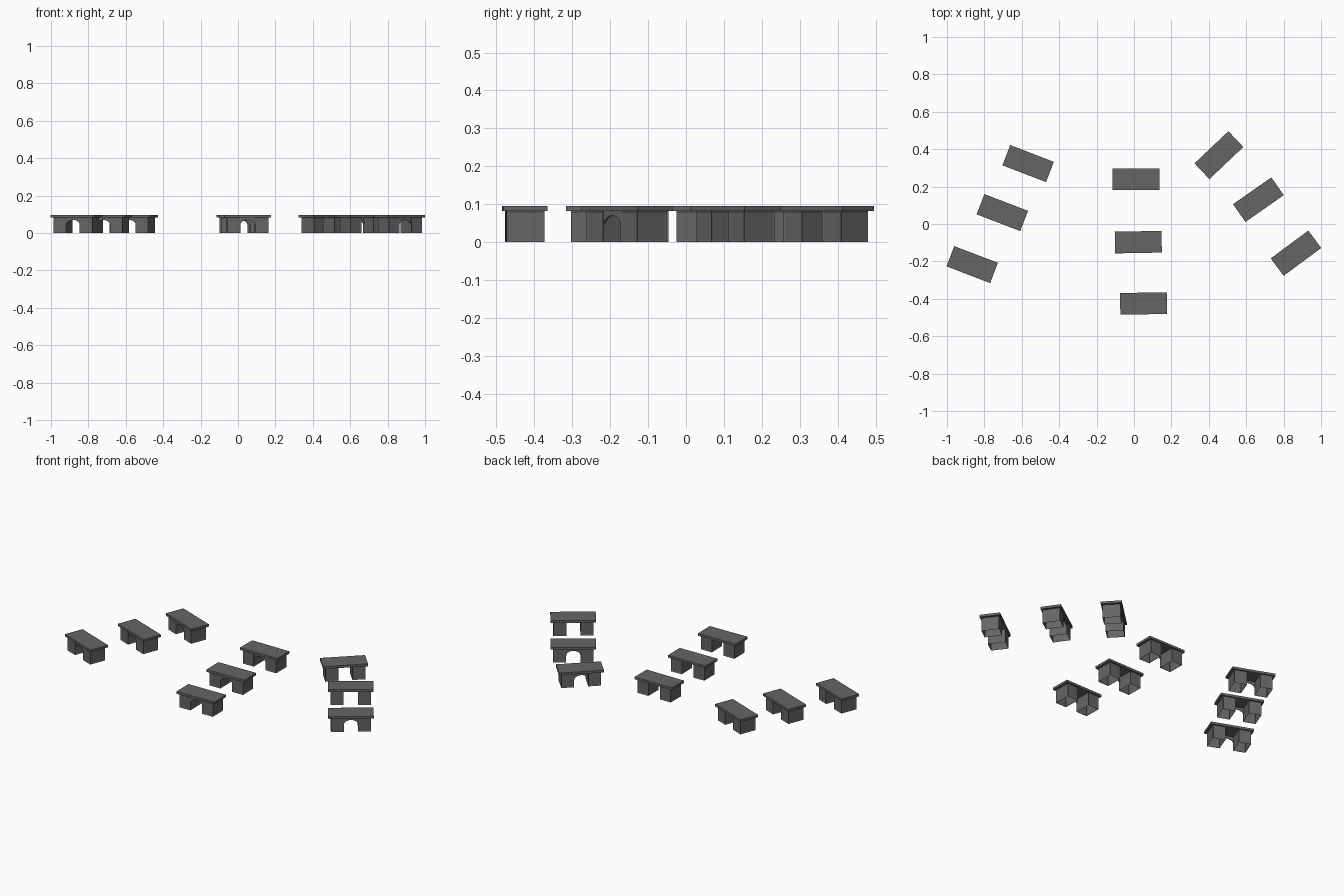
import bpy, bmesh, math
from mathutils import Matrix, Vector

if "Cube" in bpy.data.objects:
    bpy.data.objects.remove(bpy.data.objects["Cube"])

grey = bpy.data.materials.new("dark grey")
grey.diffuse_color = (0.13, 0.13, 0.13, 1)
grey.use_nodes = True
grey.node_tree.nodes["Principled BSDF"].inputs["Base Color"].default_value = grey.diffuse_color

L, W, H = 0.25, 0.116, 0.096     # desk top length, depth, overall height
TOP = 0.014                      # slab thickness
PED_L, PED_W = 0.072, 0.099      # pedestal footprint
PED_X = L / 2 - 0.014 - PED_L / 2
BASE = H - TOP


def mesh_from(bm, name):
    bmesh.ops.recalc_face_normals(bm, faces=bm.faces)
    me = bpy.data.meshes.new(name)
    bm.to_mesh(me)
    bm.free()
    me.materials.append(grey)
    return me


def box(bm, size, loc):
    m = Matrix.Translation(loc) @ Matrix.Diagonal((*size, 1))
    bmesh.ops.create_cube(bm, size=1, matrix=m)


# desk top slab
bm = bmesh.new()
box(bm, (L, W, TOP), (0, 0, H - TOP / 2))
top_mesh = mesh_from(bm, "desk_top")

# two pedestals, hollow underneath, with recessed side panels
bm = bmesh.new()
for s in (-1, 1):
    box(bm, (PED_L, PED_W, BASE), (s * PED_X, 0, BASE / 2))
bm.normal_update()
bottoms = [f for f in bm.faces if f.normal.z < -0.5]
sides = [f for f in bm.faces if abs(f.normal.z) < 0.5]
bmesh.ops.inset_individual(bm, faces=sides, thickness=0.007, depth=-0.002)
bmesh.ops.delete(bm, geom=bottoms, context='FACES_ONLY')
ped_mesh = mesh_from(bm, "pedestals")

# arched apron across the front of the kneehole
bm = bmesh.new()
half = PED_X - PED_L / 2
N = 12
y0 = -PED_W / 2 + 0.002
low, rise = 0.042, 0.028
rows = []
for i in range(N + 1):
    a = math.pi * (1 - i / N)
    x, z = half * math.cos(a), low + rise * math.sin(a)
    rows.append([bm.verts.new(p) for p in (
        (x, y0, z), (x, y0, BASE), (x, y0 + 0.006, BASE), (x, y0 + 0.006, z))])
for a, b in zip(rows, rows[1:]):
    for k in range(4):
        j = (k + 1) % 4
        bm.faces.new((a[k], b[k], b[j], a[j]))
apron_mesh = mesh_from(bm, "arched_apron")

# desk layout: x, y, heading in degrees
desks = [
    (-0.566, 0.323, -21), (-0.704, 0.061, -21), (-0.865, -0.217, -21),
    (0.011, 0.240, 0), (0.023, -0.097, 1), (0.051, -0.425, 1),
    (0.454, 0.368, 223.5), (0.665, 0.130, 215), (0.866, -0.156, 36.5),
]
for n, (x, y, ang) in enumerate(desks, 1):
    for me in (top_mesh, ped_mesh, apron_mesh):
        ob = bpy.data.objects.new(f"{me.name}_{n}", me)
        ob.location = (x, y, 0)
        ob.rotation_euler.z = math.radians(ang)
        bpy.context.collection.objects.link(ob)
